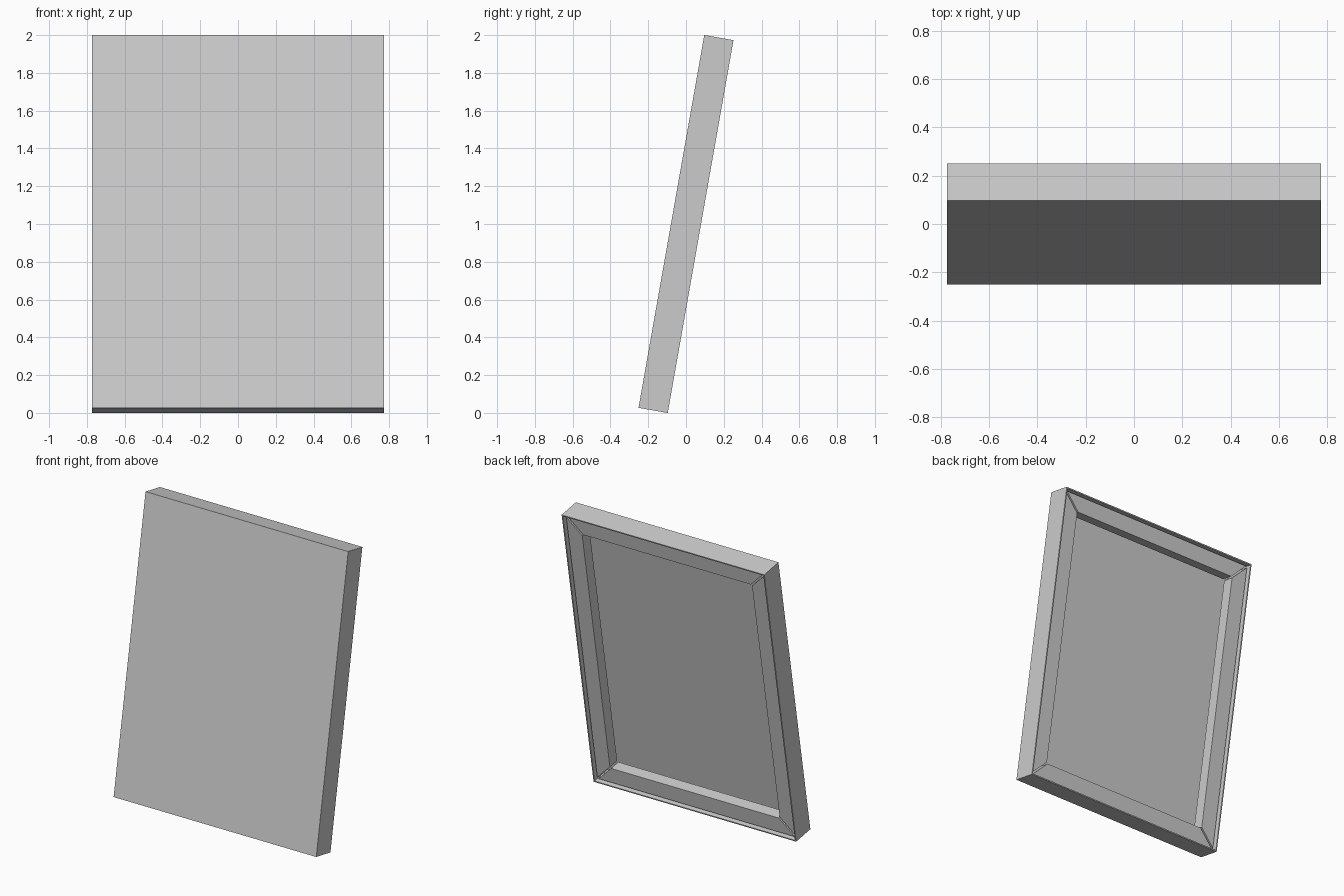
import bpy, bmesh
from math import radians
from mathutils import Matrix

if "Cube" in bpy.data.objects:
    bpy.data.objects.remove(bpy.data.objects["Cube"])

W, H, T = 1.546, 2.004, 0.157     # canvas width, height, depth
WALL = 0.008                      # canvas thickness
BAR, GAP = 0.109, 0.008           # stretcher bar width and clearance
MITRE = 0.008                     # half gap at the mitred corners
BACK, FRONT = T / 2 - 0.023, T / 2 - 0.103

# lean backwards by ten degrees, with the lower back edge resting on z = 0
LEAN = Matrix.Translation((0, 0, 1)) @ Matrix.Rotation(radians(-10), 4, 'X')


def build(name, bm):
    bmesh.ops.recalc_face_normals(bm, faces=bm.faces)
    bm.transform(LEAN)
    mesh = bpy.data.meshes.new(name)
    bm.to_mesh(mesh)
    bm.free()
    bpy.context.collection.objects.link(bpy.data.objects.new(name, mesh))


def loop(bm, inset, y):
    x, z = W / 2 - inset, H / 2 - inset
    return [bm.verts.new((sx * x, y, sz * z))
            for sx, sz in ((-1, -1), (1, -1), (1, 1), (-1, 1))]


# canvas: shallow open-backed tray
bm = bmesh.new()
rings = [loop(bm, i, y) for i, y in
         ((0, -T / 2), (0, T / 2), (WALL, T / 2), (WALL, -T / 2 + WALL))]
for a, b in zip(rings, rings[1:]):
    for i in range(4):
        j = (i + 1) % 4
        bm.faces.new((a[i], a[j], b[j], b[i]))
bm.faces.new(rings[0])
bm.faces.new(rings[-1])
build("canvas", bm)

# stretcher bars: four mitred lengths recessed behind the canvas
inset = WALL + GAP
for name, side, length, sx, sz in (("bottom", H, W, 0, -1), ("right", W, H, 1, 0),
                                   ("top", H, W, 0, 1), ("left", W, H, -1, 0)):
    bm = bmesh.new()
    ends = [[], []]
    for i, y in ((inset, BACK), (inset + BAR, BACK),
                 (inset + BAR, FRONT), (inset, FRONT)):
        out, half = side / 2 - i, length / 2 - i - MITRE
        for end, s in zip(ends, (-1, 1)):
            end.append(bm.verts.new((sx * out + s * half * abs(sz), y,
                                     sz * out + s * half * abs(sx))))
    for i in range(4):
        j = (i + 1) % 4
        bm.faces.new((ends[0][i], ends[0][j], ends[1][j], ends[1][i]))
    bm.faces.new(ends[0])
    bm.faces.new(ends[1])
    build(name + "_stretcher_bar", bm)
